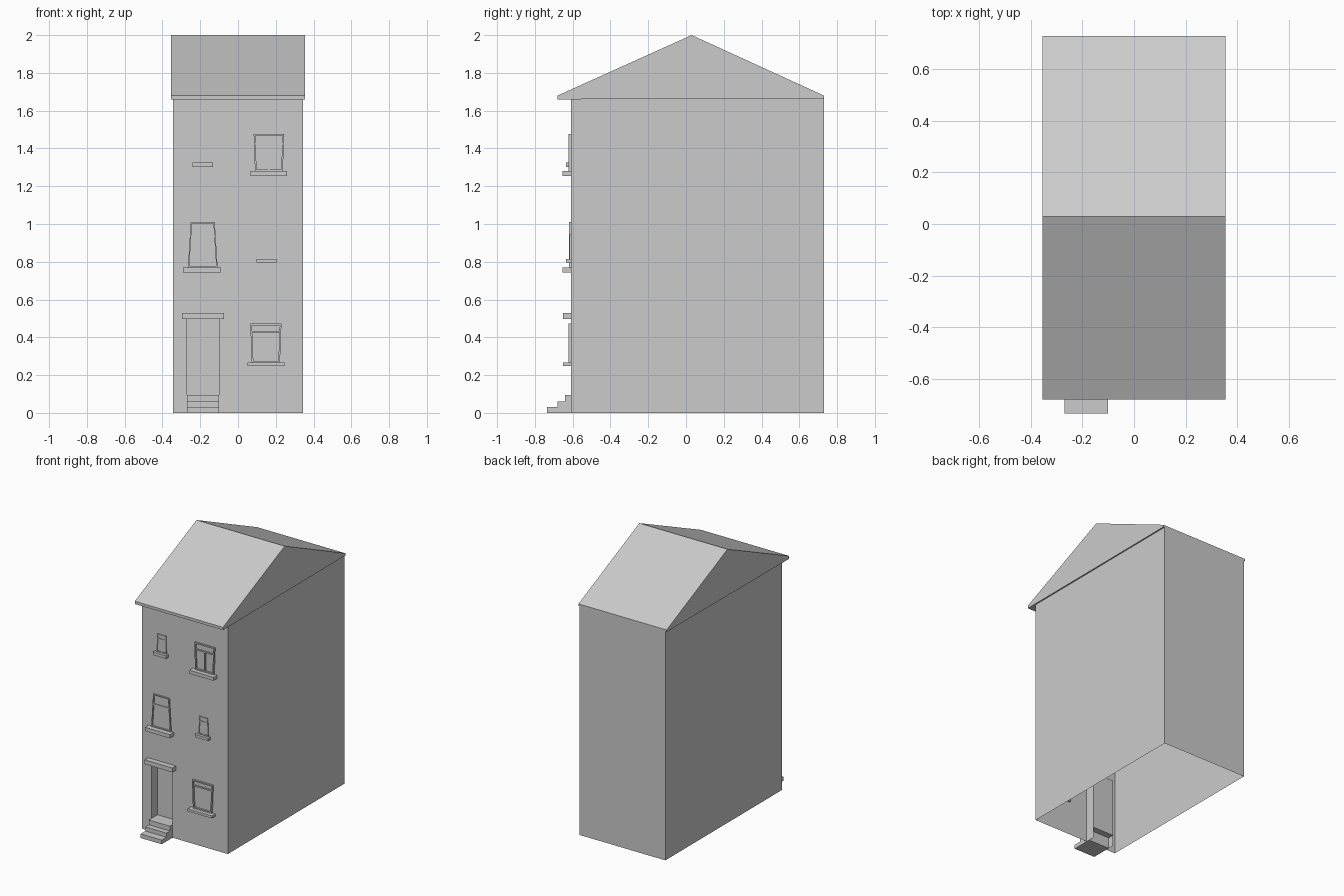
import bpy, bmesh
from mathutils import Vector

if "Cube" in bpy.data.objects:
    bpy.data.objects.remove(bpy.data.objects["Cube"])

WALL = -0.61          # y of the front wall
BACK = 0.73
W = 0.345             # half width of the house


def finish(name, bm, recalc=True):
    if recalc:
        bmesh.ops.recalc_face_normals(bm, faces=bm.faces)
    me = bpy.data.meshes.new(name)
    bm.to_mesh(me)
    bm.free()
    ob = bpy.data.objects.new(name, me)
    bpy.context.collection.objects.link(ob)
    return ob


def box(name, x0, x1, y0, y1, z0, z1):
    bm = bmesh.new()
    bmesh.ops.create_cube(bm, size=1)
    for v in bm.verts:
        v.co = Vector(((x0 + x1) / 2 + v.co.x * (x1 - x0),
                       (y0 + y1) / 2 + v.co.y * (y1 - y0),
                       (z0 + z1) / 2 + v.co.z * (z1 - z0)))
    return finish(name, bm)


def prism(name, profile, x0, x1):
    """Side profile of (y, z) points extruded along x."""
    bm = bmesh.new()
    face = bm.faces.new([bm.verts.new((x0, y, z)) for y, z in profile])
    ext = bmesh.ops.extrude_face_region(bm, geom=[face], use_keep_orig=True)
    moved = [g for g in ext["geom"] if isinstance(g, bmesh.types.BMVert)]
    bmesh.ops.translate(bm, verts=moved, vec=(x1 - x0, 0, 0))
    return finish(name, bm)


# Walls: thin shell, open underneath, with a recessed doorway
DL, DR, DTOP, DEEP, EAVE = -0.27, -0.10, 0.50, -0.54, 1.67
bm = bmesh.new()


def face(*pts):
    bm.faces.new([bm.verts.new(p) for p in pts])


face(*[(x, WALL, z) for x, z in [(-W, 0), (DL, 0), (DL, DTOP), (DR, DTOP),
                                 (DR, 0), (W, 0), (W, EAVE), (-W, EAVE)]])
face((W, WALL, 0), (W, BACK, 0), (W, BACK, EAVE), (W, WALL, EAVE))
face((W, BACK, 0), (-W, BACK, 0), (-W, BACK, EAVE), (W, BACK, EAVE))
face((-W, BACK, 0), (-W, WALL, 0), (-W, WALL, EAVE), (-W, BACK, EAVE))
# doorway jambs, head and door panel
face((DL, WALL, 0), (DL, DEEP, 0), (DL, DEEP, DTOP), (DL, WALL, DTOP))
face((DR, DEEP, 0), (DR, WALL, 0), (DR, WALL, DTOP), (DR, DEEP, DTOP))
face((DL, WALL, DTOP), (DL, DEEP, DTOP), (DR, DEEP, DTOP), (DR, WALL, DTOP))
face((DL, DEEP, 0.08), (DR, DEEP, 0.08), (DR, DEEP, DTOP), (DL, DEEP, DTOP))
bmesh.ops.remove_doubles(bm, verts=bm.verts, dist=1e-4)
finish("walls", bm, recalc=False)

# Gabled roof with a front overhang
prism("roof", [(-0.68, 1.66), (-0.68, 1.68), (0.03, 2.0), (0.73, 1.68),
               (0.73, 1.665)], -0.355, 0.355)

# Doorstep flight with threshold, and the door lintel
prism("door_steps", [(-0.735, 0), (-0.735, 0.03), (-0.68, 0.03), (-0.68, 0.06),
                     (-0.64, 0.06), (-0.64, 0.095), (DEEP, 0.095),
                     (DEEP, 0.08), (-0.585, 0.08), (-0.585, 0)], DL, DR)
box("door_lintel", -0.297, -0.073, -0.65, -0.595, 0.498, 0.53)


def window(name, bottom, top, z0, z1, proud, rim, sill, transom, mullion):
    """Tapered frame with inset pane, glazing bars and a projecting sill."""
    y = WALL - proud
    bm = bmesh.new()
    f = bm.faces.new([bm.verts.new((x, y, z)) for x, z in
                      [(bottom[0], z0), (bottom[1], z0), (top[1], z1), (top[0], z1)]])
    outer = list(f.edges)
    ext = bmesh.ops.extrude_edge_only(bm, edges=outer)
    moved = [g for g in ext["geom"] if isinstance(g, bmesh.types.BMVert)]
    bmesh.ops.translate(bm, verts=moved, vec=(0, proud + 0.005, 0))
    f.normal_update()
    bmesh.ops.inset_region(bm, faces=[f], thickness=rim, use_boundary=True)
    # push the pane back towards the wall
    pane = bmesh.ops.extrude_discrete_faces(bm, faces=[f])["faces"][0]
    bmesh.ops.translate(bm, verts=list(pane.verts), vec=(0, proud - 0.001, 0))
    finish(name + "_frame", bm)

    t = (transom - z0) / (z1 - z0)
    xl, xr = (bottom[i] + (top[i] - bottom[i]) * t for i in (0, 1))
    bar = (y + proud * 0.3, WALL)
    h = rim * 0.4
    box(name + "_transom", xl + rim * 0.5, xr - rim * 0.5, *bar, transom - h, transom + h)
    if mullion:
        mid = (xl + xr) / 2
        box(name + "_mullion", mid - h, mid + h, *bar, z0 + rim * 0.5, transom)
    x0, x1, s0, s1, sy = sill
    box(name + "_sill", x0, x1, sy, -0.595, s0, s1)


window("top_right_window", (0.09, 0.237), (0.083, 0.245), 1.28, 1.477, 0.012, 0.012,
       (0.065, 0.26, 1.255, 1.28, -0.653), 1.425, True)
window("top_left_window", (-0.228, -0.146), (-0.222, -0.15), 1.325, 1.455, 0.007, 0.01,
       (-0.24, -0.133, 1.303, 1.325, -0.636), 1.42, True)
window("middle_left_window", (-0.265, -0.108), (-0.25, -0.123), 0.77, 1.01, 0.01, 0.01,
       (-0.29, -0.09, 0.743, 0.77, -0.655), 0.935, False)
window("middle_right_window", (0.11, 0.192), (0.116, 0.186), 0.815, 0.945, 0.007, 0.01,
       (0.097, 0.205, 0.795, 0.815, -0.636), 0.91, True)
window("lower_right_window", (0.073, 0.222), (0.065, 0.23), 0.266, 0.472, 0.013, 0.012,
       (0.05, 0.245, 0.248, 0.266, -0.65), 0.43, False)
